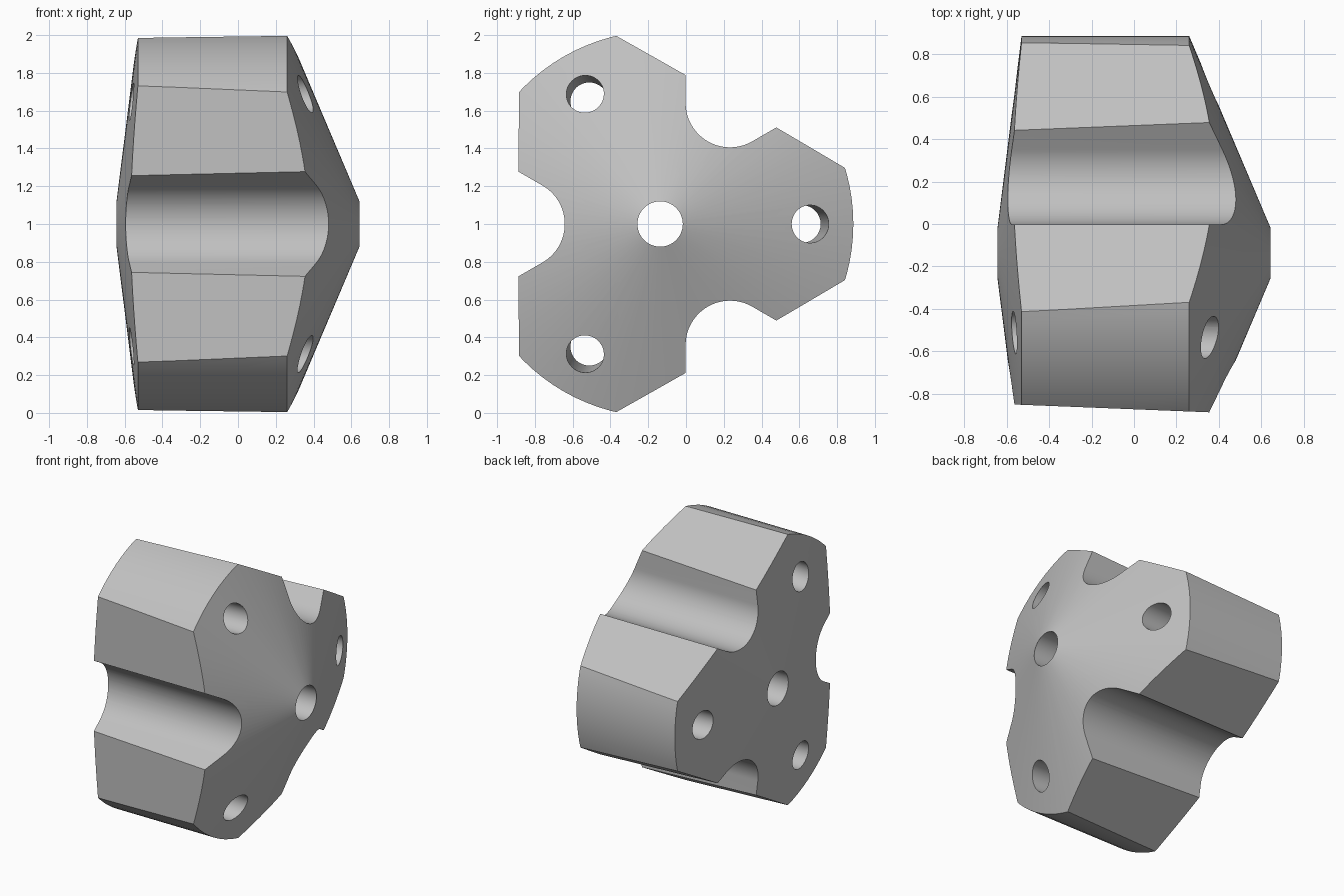
import bpy
import math
from mathutils import Matrix, Vector

if "Cube" in bpy.data.objects:
    bpy.data.objects.remove(bpy.data.objects["Cube"], do_unlink=True)

AXIS = Matrix.Translation((0, -0.137, 1.0))
STEPS = 96
LOBE_R, BORE_R = 1.023, 0.12
NOTCH_D, NOTCH_R = 0.74, 0.235
FLAT_D, DRAFT = 0.736, 0.04

steel = bpy.data.materials.new("steel grey")
steel.use_nodes = True
steel.diffuse_color = (0.53, 0.53, 0.53, 1)
steel.node_tree.nodes["Principled BSDF"].inputs["Base Color"].default_value = steel.diffuse_color


def add_mesh(name, verts, faces, matrix=AXIS):
    mesh = bpy.data.meshes.new(name)
    mesh.from_pydata(verts, [], faces)
    mesh.materials.append(steel)
    ob = bpy.data.objects.new(name, mesh)
    bpy.context.collection.objects.link(ob)
    mesh.transform(matrix)
    return ob


def prism(name, outline, x0, x1, matrix):
    """Extrude a counter-clockwise (y, z) outline along x; outline may be a function of x."""
    at = outline if callable(outline) else lambda x: outline
    low, high = at(x0), at(x1)
    n = len(low)
    verts = [(x0, *p) for p in low] + [(x1, *p) for p in high]
    faces = [tuple(reversed(range(n))), tuple(range(n, 2 * n))]
    faces += [(i, (i + 1) % n, (i + 1) % n + n, i + n) for i in range(n)]
    return add_mesh(name, verts, faces, matrix)


def circle(y, r, n=48):
    return [(y + r * math.cos(2 * math.pi * i / n), r * math.sin(2 * math.pi * i / n))
            for i in range(n)]


# Turned body: double cone with a central bore
profile = [(0.643, BORE_R), (0.26, LOBE_R), (-0.53, LOBE_R), (-0.643, BORE_R)]
verts, faces = [], []
k = len(profile)
for i in range(STEPS):
    a = 2 * math.pi * i / STEPS
    verts += [(x, r * math.cos(a), r * math.sin(a)) for x, r in profile]
    j = (i + 1) % STEPS
    faces += [(i * k + p, j * k + p, j * k + (p + 1) % k, i * k + (p + 1) % k)
              for p in range(k)]
body = add_mesh("three_lobed_body", verts, faces)


# Drafted flat between neighbouring lobes
def flat_outline(x):
    d = FLAT_D + DRAFT * x
    return [(d, -1.2), (1.5, -1.2), (1.5, 1.2), (d, 1.2)]


# Flared channel: round floor with tangent walls opening outward
arc = [math.radians(120 + 120 * i / 32) for i in range(33)]
channel = [(NOTCH_D + NOTCH_R * math.cos(a), NOTCH_R * math.sin(a)) for a in arc]
reach = 0.6
tip_y = channel[0][0] + reach * math.cos(math.pi / 6)
tip_z = channel[0][1] + reach * math.sin(math.pi / 6)
channel = [(tip_y, tip_z)] + channel + [(tip_y, -tip_z)]


# Pin hole leaning with the draft
def pin_outline(x):
    return circle(0.777 + 0.049 * x, 0.1)


cutters = []
for i in range(3):
    lobe = AXIS @ Matrix.Rotation(math.radians(120 * i), 4, "X")
    gap = AXIS @ Matrix.Rotation(math.radians(120 * i + 60), 4, "X")
    cutters += [prism("flat_cutter", flat_outline, -1, 1, gap),
                prism("channel_cutter", channel, -1, 1, gap),
                prism("pin_cutter", pin_outline, -1, 1, lobe)]

# Cut the flats, channels and holes
bpy.context.view_layer.objects.active = body
for cutter in cutters:
    cutter.hide_render = True
    mod = body.modifiers.new("cut", "BOOLEAN")
    mod.operation, mod.solver, mod.object = "DIFFERENCE", "EXACT", cutter
    bpy.ops.object.modifier_apply(modifier=mod.name)
    bpy.data.objects.remove(cutter, do_unlink=True)

bpy.ops.object.select_all(action="DESELECT")
body.select_set(True)
bpy.ops.object.shade_smooth_by_angle(angle=math.radians(25))
